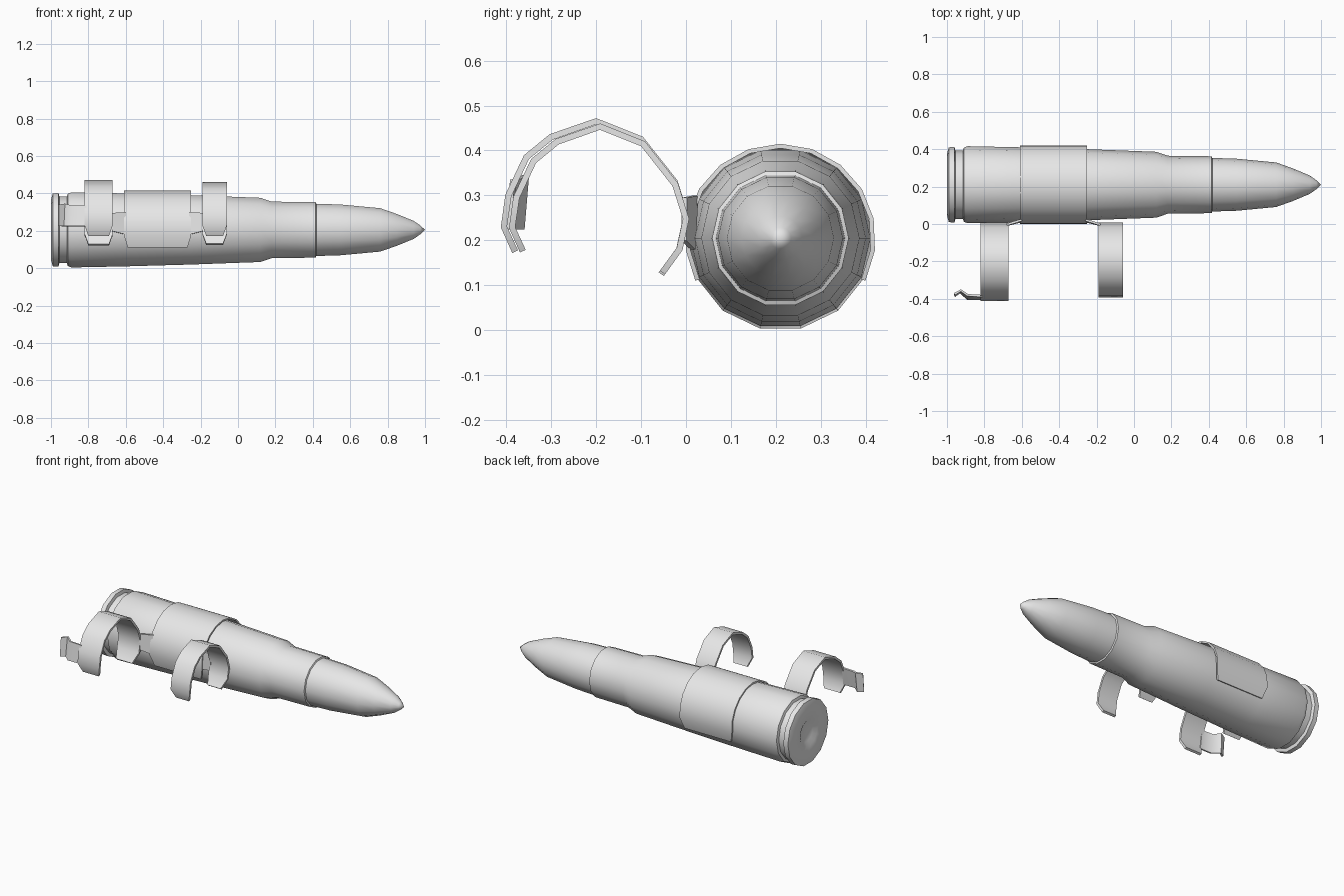
import bpy, bmesh
from math import sin, cos, radians, tau

if "Cube" in bpy.data.objects:
    bpy.data.objects.remove(bpy.data.objects["Cube"], do_unlink=True)

grey = bpy.data.materials.new("plain grey")
grey.use_nodes = True
colour = (0.8, 0.8, 0.8, 1)
grey.diffuse_color = colour
grey.node_tree.nodes["Principled BSDF"].inputs["Base Color"].default_value = colour

AXIS_Y, AXIS_Z = 0.21, 0.205


def finish(name, bm, angle=35, thickness=0):
    bmesh.ops.recalc_face_normals(bm, faces=bm.faces)
    mesh = bpy.data.meshes.new(name)
    bm.to_mesh(mesh)
    bm.free()
    mesh.materials.append(grey)
    obj = bpy.data.objects.new(name, mesh)
    bpy.context.collection.objects.link(obj)
    bpy.ops.object.select_all(action='DESELECT')
    obj.select_set(True)
    bpy.context.view_layer.objects.active = obj
    if thickness:
        mod = obj.modifiers.new("thickness", 'SOLIDIFY')
        mod.thickness = thickness
        mod.offset = 0
        bpy.ops.object.modifier_apply(modifier=mod.name)
    bpy.ops.object.shade_smooth_by_angle(angle=radians(angle))
    return obj


def lathe(name, profile, sides=14):
    """Turn (x, radius) points around the long axis."""
    bm = bmesh.new()
    rings = []
    for x, r in profile:
        if r == 0:
            rings.append([bm.verts.new((x, AXIS_Y, AXIS_Z))] * sides)
        else:
            rings.append([bm.verts.new((x, AXIS_Y + r * cos(tau * i / sides),
                                        AXIS_Z + r * sin(tau * i / sides)))
                          for i in range(sides)])
    for a, b in zip(rings, rings[1:]):
        for i in range(sides):
            j = (i + 1) % sides
            bm.faces.new(list(dict.fromkeys((a[i], a[j], b[j], b[i]))))
    return finish(name, bm)


def strip(name, rows, thickness):
    """Sheet through rows of points, all of the same length."""
    bm = bmesh.new()
    grid = [[bm.verts.new(p) for p in row] for row in rows]
    for a, b in zip(grid, grid[1:]):
        for i in range(len(a) - 1):
            bm.faces.new((a[i], a[i + 1], b[i + 1], b[i]))
    return finish(name, bm, 45, thickness)


# Cartridge: rim with dented base, case with shoulder and neck, pointed tip
lathe("case", [(-0.98, 0), (-0.98, 0.06), (-0.995, 0.085), (-1, 0.165),
               (-0.99, 0.2), (-0.96, 0.202), (-0.955, 0.182), (-0.915, 0.182),
               (-0.91, 0.198), (-0.89, 0.206), (-0.6, 0.2), (-0.25, 0.19),
               (0.12, 0.176), (0.18, 0.155), (0.415, 0.152), (0.42, 0.14)])
lathe("tip", [(0.40, 0.144), (0.55, 0.139), (0.76, 0.119), (0.85, 0.087),
              (0.94, 0.049), (0.975, 0.024), (1, 0)])

# Sleeve wrapped over the upper half of the case
sleeve_rows = []
for i in range(13):
    t = radians(-27 + i * 19.5)
    y, z = AXIS_Y + 0.207 * cos(t), AXIS_Z + 0.205 * sin(t)
    inset = 0.02 if i in (0, 12) else 0
    sleeve_rows.append([(-0.61 + inset, y, z), (-0.25 - inset, y, z)])
strip("sleeve", sleeve_rows, 0.01)

# Two open clip arms, narrower at their inner end
path = [(-0.055, 0.125), (-0.015, 0.18), (0, 0.25), (-0.025, 0.33),
        (-0.1, 0.425), (-0.2, 0.465), (-0.3, 0.43), (-0.355, 0.385),
        (-0.395, 0.3), (-0.405, 0.23), (-0.38, 0.175)]
for name, x0, x1, size in (("rear_clip_arm", -0.82, -0.67, 1),
                           ("front_clip_arm", -0.19, -0.06, 0.955)):
    rows = []
    for i, (y, z) in enumerate(path):
        inset = 0.02 if i in (0, len(path) - 1) else 0
        y, z = y * size, 0.2 + (z - 0.2) * size
        rows.append([(x0 + inset, y, z), (x1 - inset, y, z)])
    strip(name, rows, 0.014)

# Webs joining the arms to the sleeve
for name, arm_x, sleeve_x in (("rear_web", -0.68, -0.6), ("front_web", -0.18, -0.26)):
    strip(name, [[(arm_x, -0.005, 0.2), (arm_x, -0.003, 0.295)],
                 [(sleeve_x, 0.015, 0.18), (sleeve_x, 0.022, 0.3)]], 0.012)

# Bent catch at the end of the rear arm
strip("catch", [[(-0.81, -0.4, 0.225), (-0.81, -0.385, 0.335)],
                [(-0.89, -0.4, 0.225), (-0.89, -0.38, 0.335)],
                [(-0.93, -0.365, 0.225), (-0.925, -0.355, 0.345)],
                [(-0.96, -0.385, 0.225), (-0.96, -0.375, 0.34)]], 0.012)
